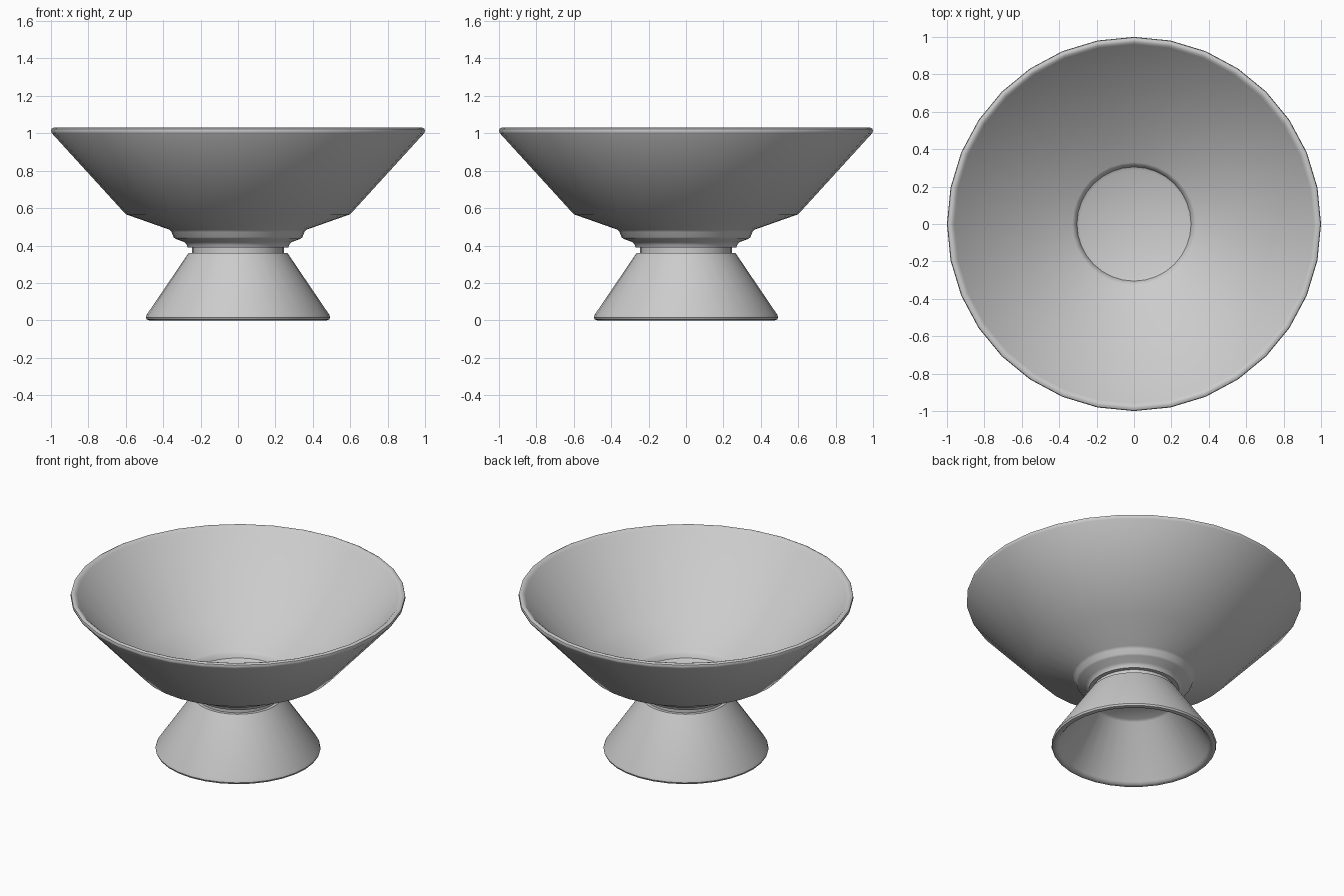
import bpy, bmesh, math

if "Cube" in bpy.data.objects:
    bpy.data.objects.remove(bpy.data.objects["Cube"])

SIDES = 32


def lathe(name, profile, closed=False):
    """Revolve an (r, z) profile around z; closed joins the last point to the first."""
    bm = bmesh.new()
    verts = [bm.verts.new((0, -r, z)) for r, z in profile]
    pairs = list(zip(verts, verts[1:]))
    if closed:
        pairs.append((verts[-1], verts[0]))
    edges = [bm.edges.new(p) for p in pairs]
    bmesh.ops.spin(bm, geom=verts + edges, axis=(0, 0, 1), cent=(0, 0, 0),
                   angle=2 * math.pi, steps=SIDES, use_merge=False)
    bmesh.ops.remove_doubles(bm, verts=bm.verts, dist=1e-4)
    bmesh.ops.recalc_face_normals(bm, faces=bm.faces)
    mesh = bpy.data.meshes.new(name)
    bm.to_mesh(mesh)
    bm.free()
    obj = bpy.data.objects.new(name, mesh)
    bpy.context.collection.objects.link(obj)
    bpy.context.view_layer.objects.active = obj
    obj.select_set(True)
    bpy.ops.object.shade_smooth_by_angle(angle=math.radians(40))
    obj.select_set(False)
    return obj


# Bowl: stepped foot, flared wall, rounded rim, inside wall and sunken floor
lathe("bowl", [
    (0, 0.39), (0.27, 0.39), (0.275, 0.405), (0.287, 0.418), (0.335, 0.436),
    (0.345, 0.445), (0.355, 0.472), (0.367, 0.485), (0.60, 0.567),
    (0.995, 1.0), (1.0, 1.012), (0.997, 1.024), (0.985, 1.03),
    (0.972, 1.027), (0.96, 1.016), (0.585, 0.598), (0.33, 0.503),
    (0.316, 0.493), (0.305, 0.465), (0.29, 0.457), (0, 0.45)])

# Neck: narrow collar in the gap between bowl and pedestal
lathe("neck", [(0, 0.35), (0.245, 0.35), (0.245, 0.40), (0, 0.40)])

# Pedestal: hollow cone with a rounded lower edge
lathe("pedestal", [
    (0, 0.36), (0.265, 0.36), (0.27, 0.352), (0.488, 0.03), (0.493, 0.015),
    (0.488, 0.004), (0.475, 0.0), (0.46, 0.003), (0.448, 0.016),
    (0.25, 0.312), (0.235, 0.325), (0, 0.33)])
